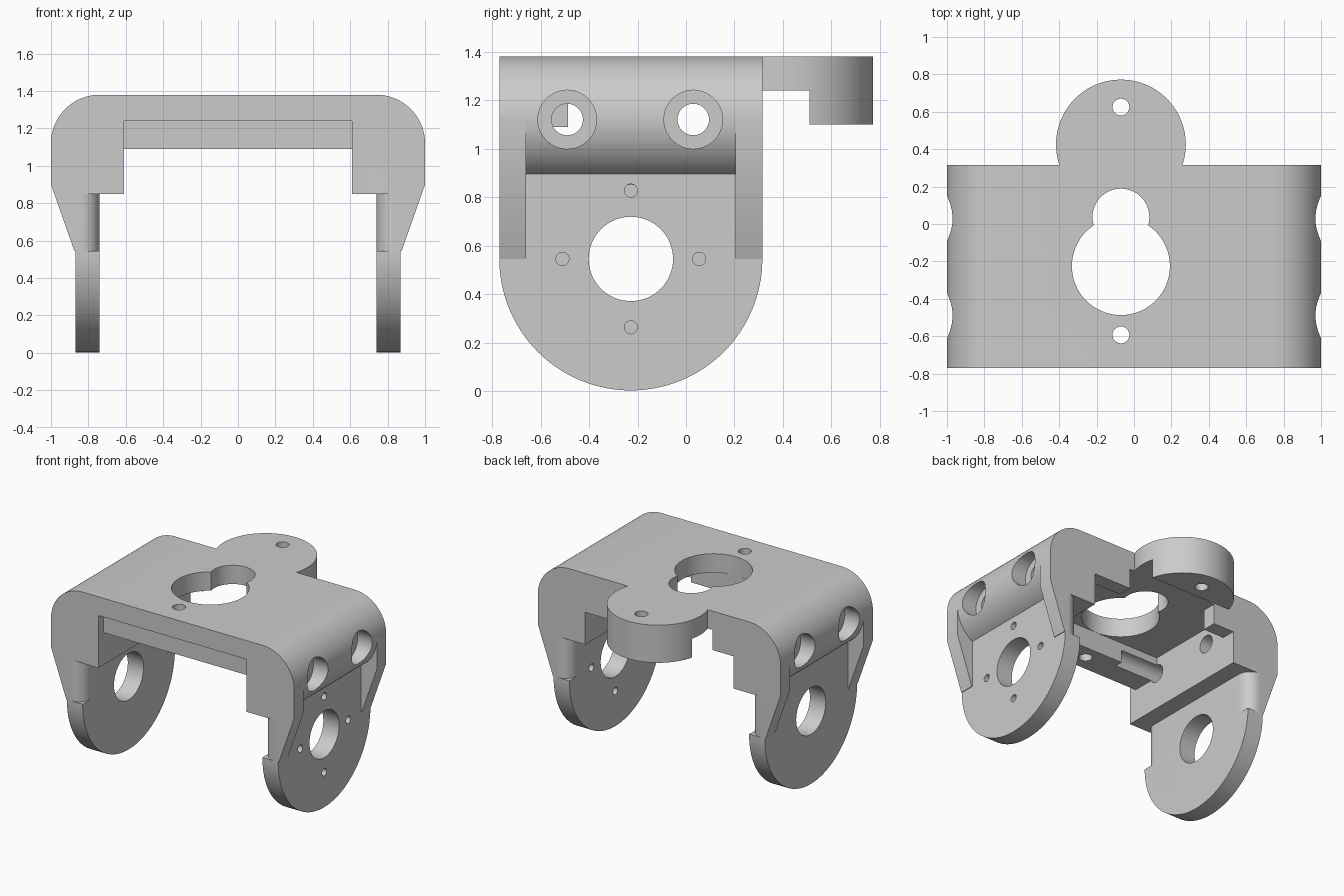
import bpy, bmesh
from math import sin, cos, radians, acos, degrees

if "Cube" in bpy.data.objects:
    bpy.data.objects.remove(bpy.data.objects["Cube"])

Y0, Y1 = -0.77, 0.315          # front and back of the bracket
PX, PY, PZ = -0.07, -0.2275, 0.545   # top hole x, pivot y, pivot z


def arc(cu, cv, r, a0, a1, n):
    """Points on an arc, angles in degrees, both ends included."""
    return [(cu + r * cos(radians(a0 + (a1 - a0) * i / n)),
             cv + r * sin(radians(a0 + (a1 - a0) * i / n))) for i in range(n + 1)]


def circle(cu, cv, r, n=48):
    return arc(cu, cv, r, 0, 360, n)[:-1]


def prism(name, pts, axis, a, b):
    """Extrude a 2D profile along an axis from a to b."""
    place = {'x': lambda u, v, w: (w, u, v),
             'y': lambda u, v, w: (u, w, v),
             'z': lambda u, v, w: (u, v, w)}[axis]
    bm = bmesh.new()
    lo = [bm.verts.new(place(u, v, a)) for u, v in pts]
    hi = [bm.verts.new(place(u, v, b)) for u, v in pts]
    bm.faces.new(lo)
    bm.faces.new(hi)
    for i in range(len(pts)):
        j = (i + 1) % len(pts)
        bm.faces.new((lo[i], lo[j], hi[j], hi[i]))
    bmesh.ops.recalc_face_normals(bm, faces=bm.faces)
    me = bpy.data.meshes.new(name)
    bm.to_mesh(me)
    bm.free()
    ob = bpy.data.objects.new(name, me)
    bpy.context.collection.objects.link(ob)
    return ob


def box(name, x0, x1, y0, y1, z0, z1):
    return prism(name, [(x0, y0), (x1, y0), (x1, y1), (x0, y1)], 'z', z0, z1)


def combine(target, tool, op):
    """Apply a boolean and remove the tool object."""
    tool.hide_render = True
    m = target.modifiers.new(op, 'BOOLEAN')
    m.operation, m.solver, m.object = op, 'EXACT', tool
    bpy.context.view_layer.objects.active = target
    bpy.ops.object.modifier_apply(modifier=m.name)
    bpy.data.objects.remove(tool)


def add(target, tool):
    combine(target, tool, 'UNION')


def cut(target, tool):
    combine(target, tool, 'DIFFERENCE')


# Bridge: rounded channel profile
end = -degrees(acos(0.5))      # the round ends where it meets the side plate
half = arc(0.74, 1.12, 0.26, 90, end, 32) + [(0.87, 0.85), (0.61, 0.85), (0.61, 1.24)]
bracket = prism("bracket", half + [(-x, z) for x, z in reversed(half)], 'y', Y0, Y1)

# Round rear tab, thick only at its far end
tab = prism("rear_tab", circle(PX, 0.425, 0.347, 80), 'z', 1.10, 1.38)
cut(tab, box("tab_relief", -1, 1, -0.5, 0.51, 1.0, 1.24))
add(bracket, tab)

# Ribs under the bridge, the rear one open below the tab
add(bracket, box("front_rib", -0.65, 0.65, -0.71, -0.487, 1.09, 1.28))
add(bracket, box("rear_rib_left", -0.65, -0.44, 0.21, Y1, 1.09, 1.28))
add(bracket, box("rear_rib_right", 0.30, 0.65, 0.21, Y1, 1.09, 1.28))

for s in (1, -1):
    # Side plate with half-round bottom
    d = arc(PY, PZ, 0.5425, 180, 360, 64) + [(Y1, 0.87), (Y0, 0.87)]
    plate = prism("side_plate", d, 'x', s * 0.74, s * 0.87)
    # Rounded inner corners above the half-round
    r = 0.1
    for y, t in ((Y0, 1), (Y1, -1)):
        c = [(s * (0.74 + r - r * cos(radians(a))), y + t * (r - r * sin(radians(a))))
             for a in range(0, 91, 9)]
        c += [(s * (0.74 + r), y - t * 0.05), (s * 0.69, y - t * 0.05), (s * 0.69, y + t * r)]
        cut(plate, prism("corner_cutter", c, 'z', PZ, 0.95))
    # put back the stock that sits inside the bridge
    add(bracket, plate)
    # Tapered gussets on the outer side
    for a, b in ((Y0, -0.66), (0.205, Y1)):
        g = [(0.86, PZ), (0.875, PZ), (1.0, 0.9), (1.0, 1.12), (0.86, 1.12)]
        add(bracket, prism("gusset", [(s * x, z) for x, z in g], 'y', a, b))
    # Pivot bore
    cut(bracket, prism("pivot_bore", circle(PY, PZ, 0.174, 64), 'x', s * 0.7, s * 0.95))
    # Counterbored screw holes
    for y in (-0.49, 0.03):
        cut(bracket, prism("screw_hole", circle(y, 1.12, 0.065, 32), 'x', s * 0.3, s * 1.1))
        cut(bracket, prism("counterbore", circle(y, 1.12, 0.121, 48), 'x', s * 0.88, s * 1.1))

# Four small holes in the right plate only
for dy, dz in ((0.282, 0), (-0.282, 0), (0, 0.282), (0, -0.282)):
    cut(bracket, prism("horn_hole", circle(PY + dy, PZ + dz, 0.027, 24), 'x', 0.7, 0.95))

# Keyhole opening and pin holes through the top
for y, r in ((-0.225, 0.262), (0.037, 0.152), (-0.593, 0.045), (0.625, 0.045)):
    cut(bracket, prism("top_hole", circle(PX, y, r, 64), 'z', 1.0, 1.5))

bpy.ops.object.select_all(action='DESELECT')
bracket.select_set(True)
bpy.context.view_layer.objects.active = bracket
bpy.ops.object.shade_smooth_by_angle(angle=radians(25))
